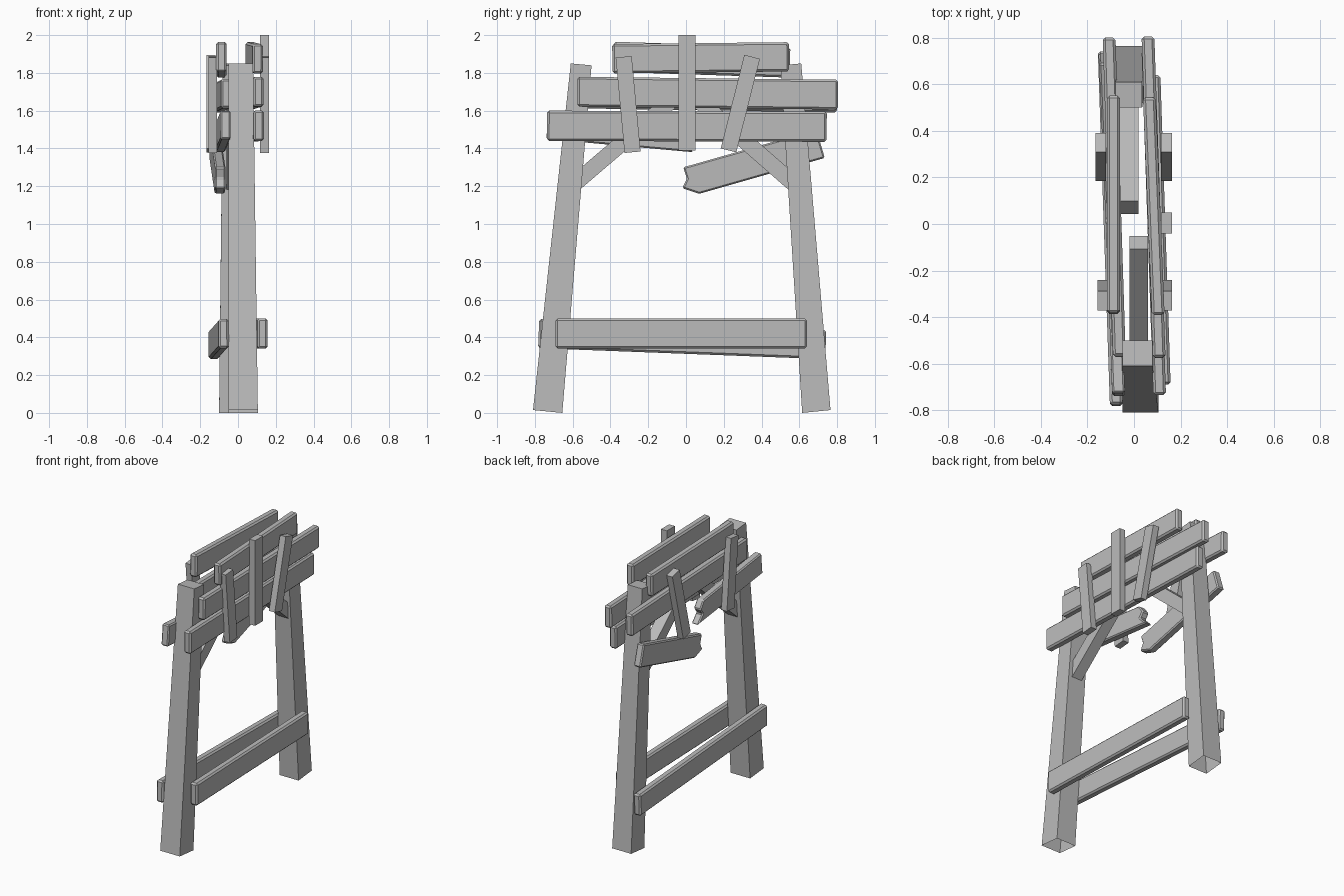
import bpy, bmesh, math
from mathutils import Vector

cube = bpy.data.objects.get("Cube")
if cube:
    bpy.data.objects.remove(cube)

grey = bpy.data.materials.new("weathered_grey")
grey.use_nodes = True
COLOR = (0.5, 0.5, 0.5, 1)
grey.diffuse_color = COLOR
grey.node_tree.nodes["Principled BSDF"].inputs["Base Color"].default_value = COLOR


def finish(name, bm, bevel=0.0):
    bmesh.ops.recalc_face_normals(bm, faces=bm.faces)
    if bevel:
        bmesh.ops.bevel(bm, geom=bm.edges[:], offset=bevel, segments=1,
                        affect='EDGES', clamp_overlap=True)
    mesh = bpy.data.meshes.new(name)
    bm.to_mesh(mesh)
    bm.free()
    mesh.materials.append(grey)
    obj = bpy.data.objects.new(name, mesh)
    bpy.context.collection.objects.link(obj)
    return obj


def board(name, outline, x_front, x_back, thick, bevel=0.0):
    """Side outline in (y, z), given thickness; centre x drifts from front to back."""
    ys = [p[0] for p in outline]
    lo, span = min(ys), max(ys) - min(ys)
    bm = bmesh.new()
    sides = []
    for s in (-0.5, 0.5):
        sides.append([bm.verts.new((x_front + (x_back - x_front) * (y - lo) / span + s * thick, y, z))
                      for y, z in outline])
    a, b = sides
    n = len(outline)
    bm.faces.new(a)
    bm.faces.new(b[::-1])
    for i in range(n):
        j = (i + 1) % n
        bm.faces.new((a[i], a[j], b[j], b[i]))
    return finish(name, bm, bevel)


def bar(start, end, width):
    """Rectangle outline around the line from start to end."""
    a, b = Vector(start), Vector(end)
    d = (b - a).normalized()
    side = Vector((-d.y, d.x)) * width / 2
    return [tuple(p) for p in (a - side, b - side, b + side, a + side)]


def leg(name, sign, bottom_x, top_x):
    """Tapered leaning post, open underneath."""
    bm = bmesh.new()
    rings = []
    for (x0, x1), (y_in, z_in), (y_out, z_out) in (
            (bottom_x, (0.655, 0.0), (0.81 if sign < 0 else 0.765, 0.015)),
            (top_x, (0.50, 1.84), (0.61, 1.85))):
        if sign > 0 and z_in < 1:
            y_in = 0.615
        rings.append([bm.verts.new(c) for c in (
            (x0, sign * y_in, z_in), (x1, sign * y_in, z_in),
            (x1, sign * y_out, z_out), (x0, sign * y_out, z_out))])
    low, top = rings
    bm.faces.new(top)
    for i in range(4):
        j = (i + 1) % 4
        bm.faces.new((low[i], low[j], top[j], top[i]))
    return finish(name, bm)


# Posts
leg("front_leg", -1, (-0.05, 0.105), (-0.05, 0.08))
leg("back_leg", 1, (-0.10, 0.05), (-0.08, 0.035))

# Diagonal braces under the top
board("front_brace", bar((-0.60, 1.205), (-0.08, 1.65), 0.085), 0.02, 0.02, 0.08)
board("back_brace", bar((0.58, 1.205), (0.07, 1.65), 0.085), -0.02, -0.02, 0.08)

# Long boards: name, start, end, height, x at front, x at back
T, BEVEL = 0.055, 0.011
planks = (
    ("left_top_plank", (-0.39, 1.875), (0.545, 1.885), 0.155, 0.104, 0.066),
    ("left_middle_plank", (-0.575, 1.70), (0.805, 1.685), 0.158, 0.108, 0.06),
    ("left_lower_plank", (-0.735, 1.52), (0.745, 1.515), 0.16, 0.11, 0.06),
    ("left_stretcher", (-0.69, 0.42), (0.64, 0.42), 0.16, 0.13, 0.086),
    ("right_top_plank", (-0.385, 1.885), (0.55, 1.855), 0.16, -0.088, -0.088),
    ("right_middle_plank", (-0.57, 1.69), (0.80, 1.668), 0.155, -0.063, -0.107),
    ("right_stretcher", (-0.78, 0.42), (0.74, 0.362), 0.155, -0.076, -0.128),
)
for name, start, end, height, xf, xb in planks:
    board(name, bar(start, end, height), xf, xb, T, BEVEL)

# Snapped board, two pieces with jagged ends
board("broken_plank_fixed", [(-0.74, 1.45), (0.04, 1.38), (-0.02, 1.44), (0.01, 1.48),
                             (-0.03, 1.535), (-0.725, 1.60)], -0.066, -0.095, T, 0.008)
board("broken_plank_hanging", [(0.07, 1.16), (0.735, 1.35), (0.69, 1.50), (-0.015, 1.30),
                               (0.005, 1.24), (-0.02, 1.19)], -0.093, -0.125, T, 0.008)

# Upright battens nailed across the boards
steep = bar((-0.283, 1.38), (-0.33, 1.885), 0.085)
slant = bar((0.225, 1.39), (0.35, 1.885), 0.085)
centre = bar((0.005, 1.39), (0.005, 2.0), 0.09)
for name, outline, x in (("left_front_batten", steep, 0.14),
                         ("left_centre_batten", centre, 0.14),
                         ("left_back_batten", slant, 0.14),
                         ("right_front_batten", steep, -0.133),
                         ("right_back_batten", slant, -0.143)):
    board(name, outline, x, x, 0.046)
